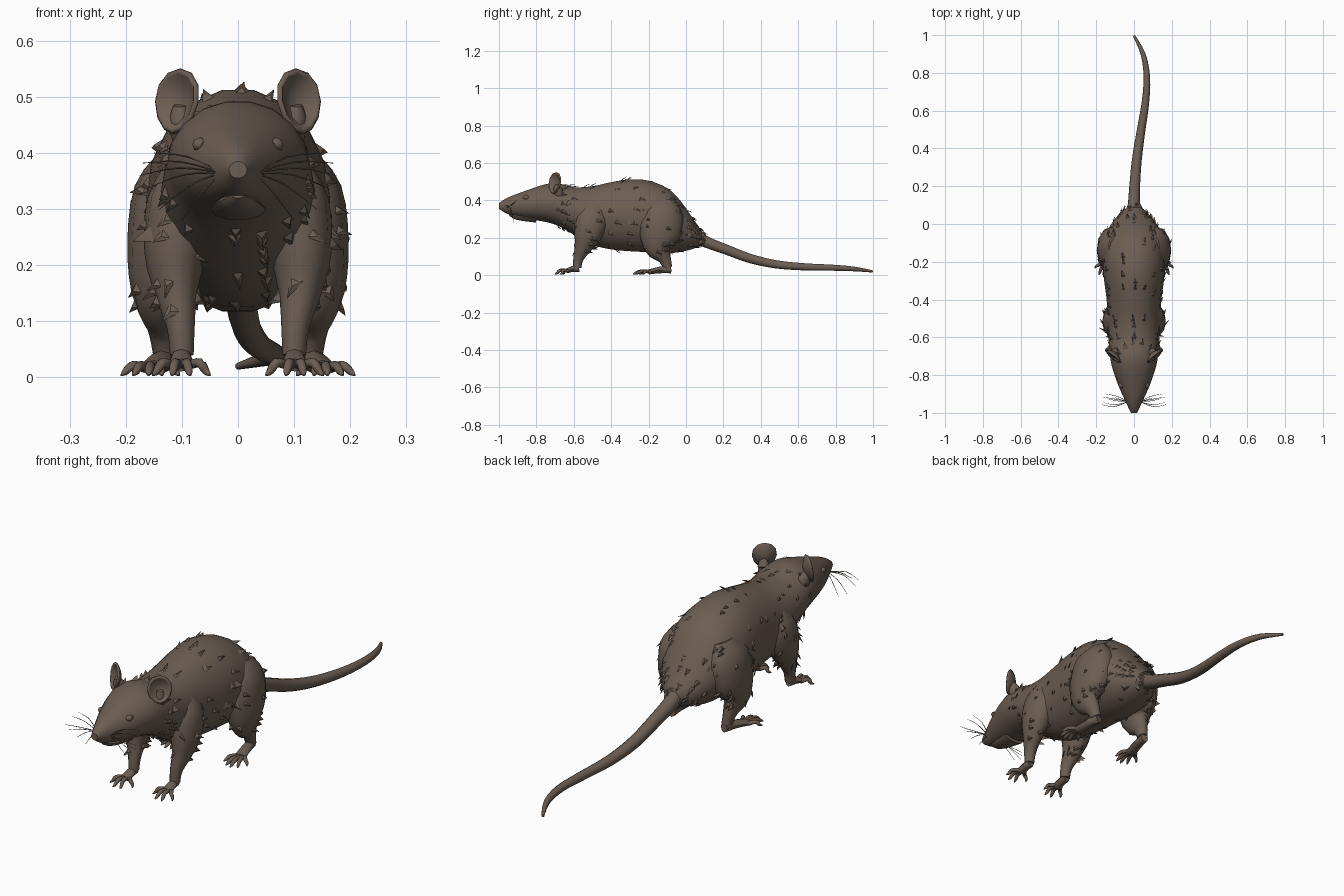
import bpy, bmesh, math, random
from mathutils import Vector

random.seed(4)
if "Cube" in bpy.data.objects:
    bpy.data.objects.remove(bpy.data.objects["Cube"])

# One fur colour for the whole animal
fur = bpy.data.materials.new("brown_fur")
fur.use_nodes = True
colour = (0.15, 0.112, 0.087, 1)
fur.diffuse_color = colour
bsdf = fur.node_tree.nodes["Principled BSDF"]
bsdf.inputs["Base Color"].default_value = colour
bsdf.inputs["Roughness"].default_value = 0.9


def finish(name, bm, angle=50):
    bmesh.ops.recalc_face_normals(bm, faces=bm.faces)
    mesh = bpy.data.meshes.new(name)
    bm.to_mesh(mesh)
    bm.free()
    mesh.materials.append(fur)
    ob = bpy.data.objects.new(name, mesh)
    bpy.context.collection.objects.link(ob)
    bpy.ops.object.select_all(action='DESELECT')
    ob.select_set(True)
    bpy.context.view_layer.objects.active = ob
    bpy.ops.object.shade_smooth_by_angle(angle=math.radians(angle))
    return ob


def spline(points, steps):
    """Catmull-Rom through points of any dimension."""
    pts = [Vector(p) for p in points]
    pts = [pts[0]] + pts + [pts[-1]]
    out = []
    for a, b, c, d in zip(pts, pts[1:], pts[2:], pts[3:]):
        for i in range(steps):
            t = i / steps
            out.append(b + (c - a) * (t / 2) + (a * 2 - b * 5 + c * 4 - d) * (t * t / 2)
                       + (b * 3 - a - c * 3 + d) * (t ** 3 / 2))
    return out + [pts[-1]]


def tube(bm, points, sides=10, steps=3, upright=False):
    """Loft ellipses along a path of (x, y, z, half width, half depth)."""
    path = spline(points, steps)
    centres = [Vector(p[:3]) for p in path]
    rings = []
    for i, p in enumerate(path):
        tangent = centres[min(i + 1, len(path) - 1)] - centres[max(i - 1, 0)]
        if upright:
            tangent = Vector((0, 1, 0))
        tangent.normalize()
        side = Vector((1, 0, 0))
        if abs(tangent.x) > 0.9:
            side = Vector((0, 1, 0))
        side = (side - tangent * side.dot(tangent)).normalized()
        up = tangent.cross(side)
        ring = []
        for k in range(sides):
            a = math.tau * k / sides
            ring.append(bm.verts.new(centres[i] + side * (math.cos(a) * p[3])
                                     + up * (math.sin(a) * p[4])))
        rings.append(ring)
    for lo, hi in zip(rings, rings[1:]):
        for k in range(sides):
            n = (k + 1) % sides
            bm.faces.new((lo[k], lo[n], hi[n], hi[k]))
    bm.faces.new(rings[0])
    bm.faces.new(rings[-1])


def limb(name, side, paths, **kw):
    bm = bmesh.new()
    for path in paths:
        tube(bm, [(side * p[0],) + tuple(p[1:]) for p in path], **kw)
    return finish(name, bm)


# Head and trunk: (y, underside, top, half width)
profile = [(-1, .355, .385, .016), (-.95, .325, .417, .04), (-.85, .3, .455, .085),
           (-.75, .283, .488, .118), (-.68, .26, .492, .128), (-.6, .215, .472, .135),
           (-.5, .16, .478, .14), (-.4, .135, .5, .145), (-.3, .125, .515, .158),
           (-.2, .12, .508, .165), (-.1, .115, .468, .16), (-.03, .122, .4, .138),
           (.04, .14, .3, .09), (.09, .165, .23, .035)]
bm = bmesh.new()
tube(bm, [(0, y, (lo + hi) / 2, w, (hi - lo) / 2) for y, lo, hi, w in profile],
     sides=18, steps=3, upright=True)
body = finish("body", bm)

# Tail
bm = bmesh.new()
tail = [(0, .05, .205, .036), (0, .12, .172, .031), (.005, .22, .135, .028),
        (.015, .34, .09, .026), (.035, .48, .058, .023), (.06, .64, .044, .02),
        (.068, .78, .04, .017), (.048, .9, .033, .013), (0, .997, .02, .006)]
tube(bm, [p + (p[3],) for p in tail], sides=10)
finish("tail", bm)

# Nose and lower lip
bm = bmesh.new()
tube(bm, [(0, -.998, .375, .008, .006), (0, -.985, .377, .019, .016),
          (0, -.96, .382, .02, .016)], sides=8)
finish("nose", bm)
bm = bmesh.new()
tube(bm, [(0, -.945, .325, .01, .006), (0, -.9, .312, .035, .018),
          (0, -.8, .3, .05, .02)], sides=10)
finish("lower_jaw", bm)


def foot(base, ball, tips, thick, toe):
    """Sole plus one tapering, arched toe for every tip."""
    bx, by, bz = ball
    paths = [[base + (thick * .8, thick), ((base[0] + bx) / 2, (base[1] + by) / 2,
              (base[2] + bz) / 2 + .003, thick, thick * .8),
              ball + (thick * 1.25, thick * .6)]]
    for tx, ty in tips:
        start = bx + (tx - bx) * .3
        paths.append([(start, by + .01, bz, toe, toe),
                      ((start + tx) / 2, (by + ty) / 2, bz + .004, toe, toe),
                      (tx + (start - tx) * .2, ty + .012, .011, toe * .8, toe * .8),
                      (tx, ty, .004, .002, .002)])
    return paths


fur_bearers = [body]
for side, label in ((1, "left"), (-1, "right")):
    # Hind leg and foot
    fur_bearers.append(limb(label + "_hind_leg", side, [[
        (.1, -.12, .4, .035, .06), (.115, -.125, .33, .07, .11), (.13, -.14, .23, .068, .115),
        (.14, -.15, .15, .05, .075), (.135, -.115, .09, .027, .036),
        (.13, -.098, .04, .021, .024)]], sides=12))
    limb(label + "_hind_foot", side, foot(
        (.128, -.082, .032), (.15, -.2, .017),
        [(.105, -.25), (.135, -.278), (.16, -.283), (.187, -.27), (.208, -.235)],
        .022, .0085), sides=8)
    # Front leg and paw
    fur_bearers.append(limb(label + "_front_leg", side, [[
        (.085, -.5, .38, .04, .05), (.1, -.5, .31, .062, .09), (.112, -.525, .22, .055, .076),
        (.11, -.55, .15, .038, .047), (.102, -.575, .09, .025, .028),
        (.1, -.582, .04, .021, .022)]], sides=12))
    limb(label + "_front_paw", side, foot(
        (.1, -.572, .038), (.102, -.64, .022),
        [(.05, -.665), (.085, -.7), (.118, -.702), (.152, -.675)], .02, .0085), sides=8)

    # Cupped ear, facing out and forward
    bm = bmesh.new()
    out = Vector((.62 * side, -.76, .15)).normalized()
    across = Vector((0, 0, 1)).cross(out).normalized()
    tall = out.cross(across)
    centre = Vector((.108 * side, -.7, .492))
    rows = []
    for r in (.25, .6, .9, 1):
        row = []
        for k in range(12):
            a = math.tau * k / 12
            taper = 1 + .12 * math.sin(a)
            row.append(bm.verts.new(centre + across * (math.cos(a) * r * .044 * taper)
                                    + tall * (math.sin(a) * r * .054)
                                    + out * (.022 * r * r - .014)))
        rows.append(row)
    bm.faces.new(rows[0])
    for lo, hi in zip(rows, rows[1:]):
        for k in range(12):
            n = (k + 1) % 12
            bm.faces.new((lo[k], lo[n], hi[n], hi[k]))
    ear = finish(label + "_ear", bm)
    solid = ear.modifiers.new("thickness", 'SOLIDIFY')
    solid.thickness = .009
    limb(label + "_ear_root", side, [[(.085, -.68, .42, .03, .03), (.1, -.685, .455, .024, .026),
                                      (.103, -.692, .485, .012, .012)]])

    # Eye bulge
    limb(label + "_eye", side, [[(.062, -.868, .414, .005, .005), (.068, -.855, .415, .014, .013),
                                 (.073, -.838, .415, .005, .005)]], sides=8)

    # Whiskers sweep out and droop
    ends = [(.17, -.915, .382), (.175, -.955, .36), (.165, -.945, .335),
            (.14, -.925, .3), (.1, -.92, .28), (.15, -.9, .4)]
    limb(label + "_whiskers", side, [[
        (.03, -.94, .365, .0015, .0015),
        (x * .6, y - .012, (z + .375) / 2 + .006, .0015, .0015),
        (x, y, z, .0006, .0006)] for x, y, z in ends], sides=4)

# Fur tufts: small ridged spikes lying back along the coat
bm = bmesh.new()
for ob in fur_bearers:
    for face in ob.data.polygons:
        c, n = face.center, face.normal
        if c.y < -.7 or c.z < .13 or face.area > .01:
            continue
        ruff = -.69 < c.y < -.62 or c.y > .03
        if random.random() > (.6 if ruff else .24):
            continue
        lie = Vector((random.uniform(-.2, .2), 1, -.45))
        lie = lie - n * lie.dot(n)
        if lie.length < .2:
            lie = Vector((0, 0, -1)) - n * -n.z
        lie.normalize()
        wide = n.cross(lie) * random.uniform(.011, .019)
        length = random.uniform(.028, .045)
        root = c + wide * random.uniform(-.4, .4)
        a, b, ridge, tip = [bm.verts.new(v) for v in (
            root + wide - n * .004, root - wide - n * .004,
            root + lie * length * .4 + n * .009,
            root + lie * length + n * random.uniform(.008, .018))]
        for tri in ((a, ridge, b), (a, tip, ridge), (b, ridge, tip), (a, b, tip)):
            bm.faces.new(tri)
finish("fur_tufts", bm, 30)
